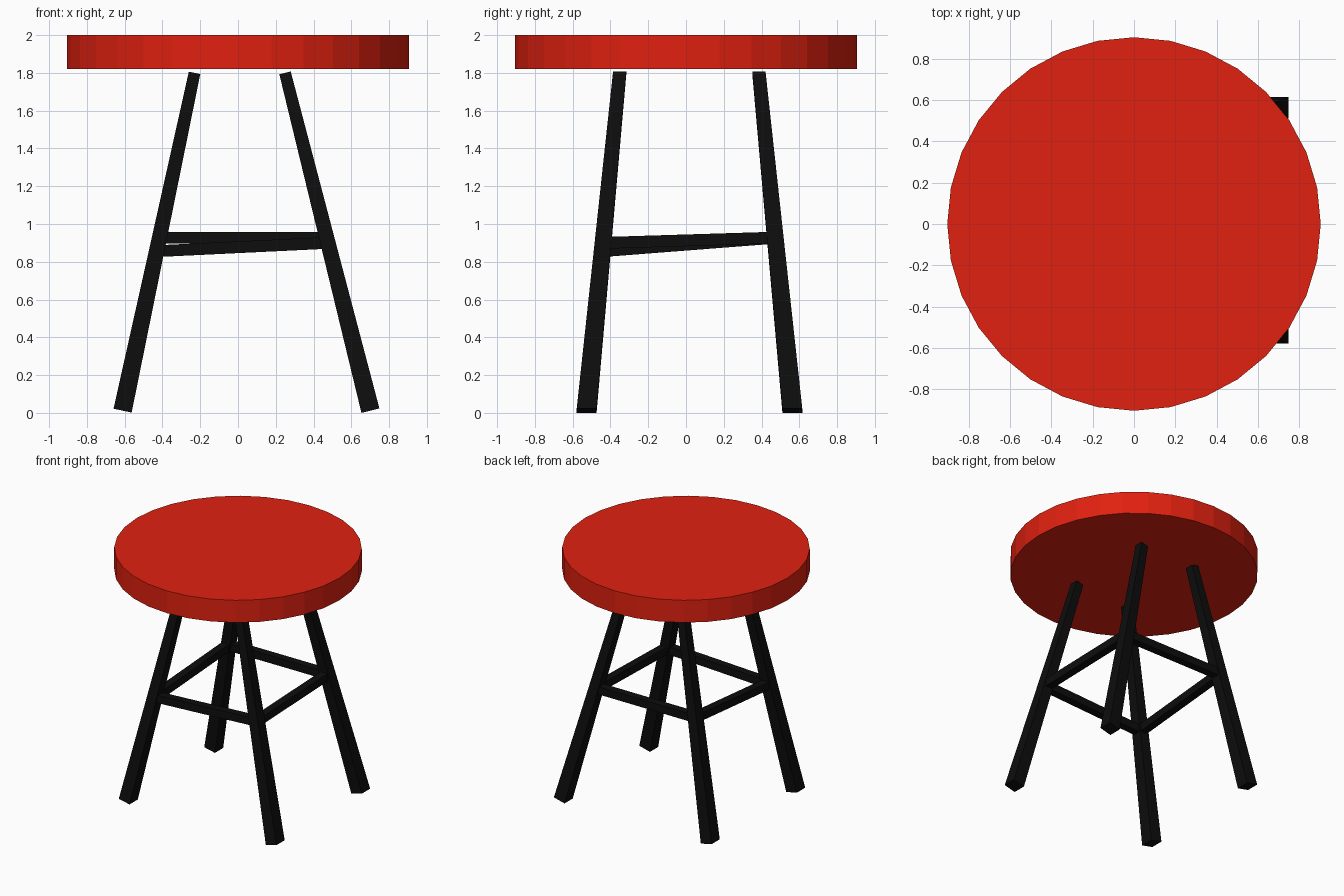
import bpy
import bmesh
from mathutils import Vector

if "Cube" in bpy.data.objects:
    bpy.data.objects.remove(bpy.data.objects["Cube"])


def material(name, color):
    m = bpy.data.materials.new(name)
    m.diffuse_color = (*color, 1)
    m.use_nodes = True
    m.node_tree.nodes["Principled BSDF"].inputs["Base Color"].default_value = m.diffuse_color
    return m


red = material("red_paint", (0.75, 0.015, 0.005))
black = material("black_paint", (0.004, 0.004, 0.004))


def beam(name, start, end, side, size_a, size_b):
    """Tapered four-sided bar; sizes are (along side, across side) at each end."""
    start, end, side = Vector(start), Vector(end), Vector(side)
    axis = (end - start).normalized()
    side = (side - axis * side.dot(axis)).normalized() if name.endswith("rail") else side
    across = axis.cross(side).normalized()
    bm = bmesh.new()
    rings = []
    for p, (w, d) in ((start, size_a), (end, size_b)):
        rings.append([bm.verts.new(p + side * w / 2 * i + across * d / 2 * j)
                      for i, j in ((-1, -1), (1, -1), (1, 1), (-1, 1))])
    for ring in rings:
        bm.faces.new(ring)
    for k in range(4):
        n = (k + 1) % 4
        bm.faces.new((rings[0][k], rings[0][n], rings[1][n], rings[1][k]))
    bmesh.ops.recalc_face_normals(bm, faces=bm.faces)
    mesh = bpy.data.meshes.new(name)
    bm.to_mesh(mesh)
    bm.free()
    mesh.materials.append(black)
    bpy.context.collection.objects.link(bpy.data.objects.new(name, mesh))


# Round seat
bpy.ops.mesh.primitive_cylinder_add(vertices=32, radius=0.905, depth=0.18,
                                    location=(0, 0, 1.91))
seat = bpy.context.object
seat.name = "seat"
seat.data.materials.append(red)

# Splayed, tapered legs: (foot, top) position along each axis
BOTTOM, TOP = 0.012, 1.80
xs = {"left": (-0.611, -0.230), "right": (0.701, 0.249)}
ys = {"front": (-0.526, -0.351), "back": (0.563, 0.386)}
for yn, y in ys.items():
    for xn, x in xs.items():
        beam(f"{yn}_{xn}_leg", (x[0], y[0], BOTTOM), (x[1], y[1], TOP),
             (0, 1, 0), (0.105, 0.098), (0.07, 0.062))


# Rails joining the legs, each corner at its own height
def on_leg(yn, xn, z):
    t = (z - BOTTOM) / (TOP - BOTTOM)
    (x0, x1), (y0, y1) = xs[xn], ys[yn]
    return (x0 + (x1 - x0) * t, y0 + (y1 - y0) * t, z)


heights = {("front", "left"): 0.856, ("front", "right"): 0.90,
           ("back", "right"): 0.928, ("back", "left"): 0.927}
corners = list(heights)
for i, name in enumerate(("front_rail", "right_rail", "back_rail", "left_rail")):
    a, b = corners[i], corners[(i + 1) % 4]
    beam(name, on_leg(*a, heights[a]), on_leg(*b, heights[b]),
         (0, 0, 1), (0.062, 0.062), (0.062, 0.062))
